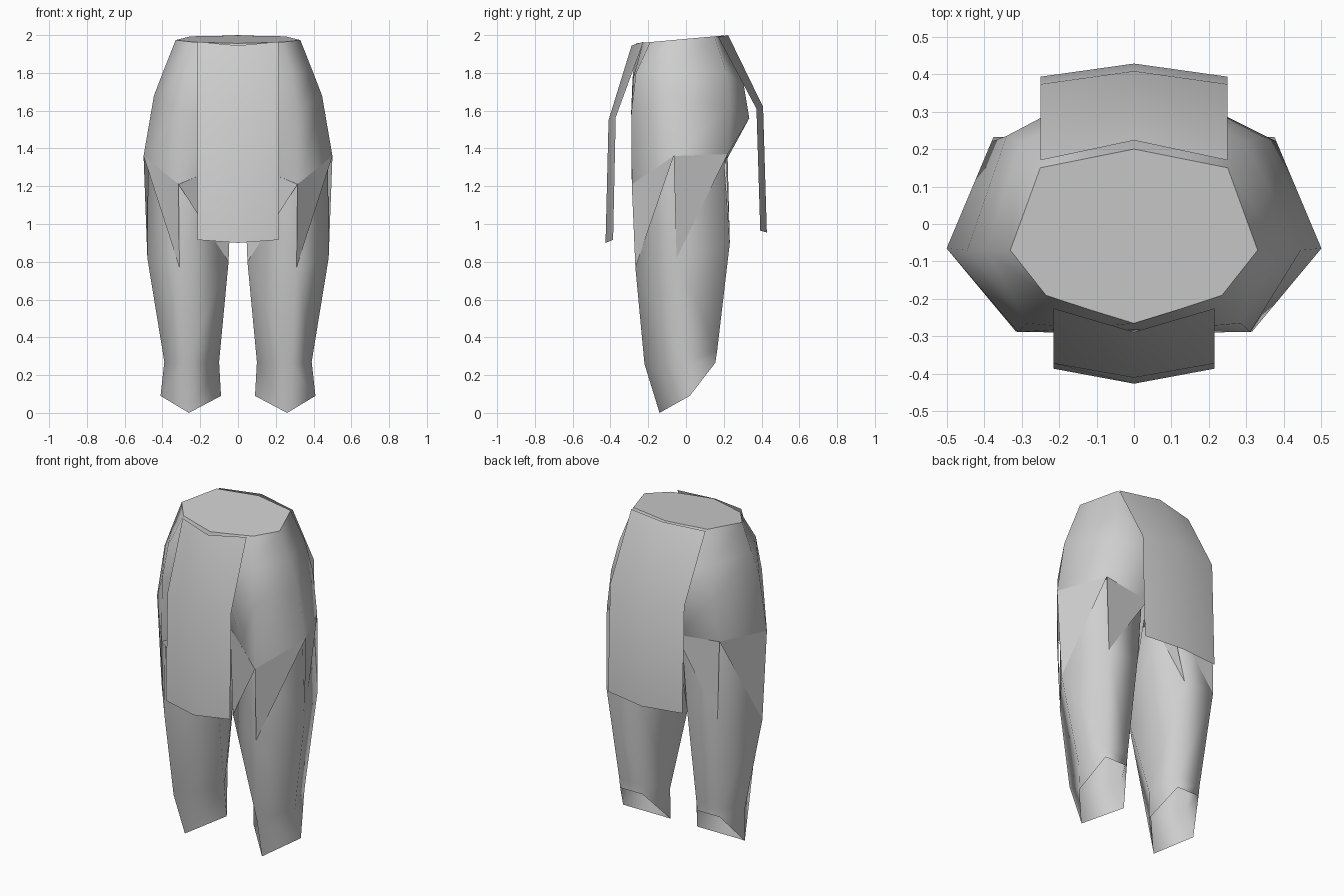
import bpy, bmesh
from mathutils import Vector

if "Cube" in bpy.data.objects:
    bpy.data.objects.remove(bpy.data.objects["Cube"])

grey = bpy.data.materials.new("cloth_grey")
grey.diffuse_color = (0.62, 0.62, 0.62, 1)
grey.use_nodes = True
grey.node_tree.nodes["Principled BSDF"].inputs["Base Color"].default_value = grey.diffuse_color


def make(name, verts, faces, flat=(), fix=True):
    """Mesh object, smooth shaded apart from the face numbers in flat."""
    me = bpy.data.meshes.new(name)
    me.from_pydata([tuple(v) for v in verts], [], faces)
    for p in me.polygons:
        p.use_smooth = p.index not in flat
    me.materials.append(grey)
    if fix:
        bm = bmesh.new()
        bm.from_mesh(me)
        bmesh.ops.recalc_face_normals(bm, faces=bm.faces)
        bm.to_mesh(me)
        bm.free()
    ob = bpy.data.objects.new(name, me)
    bpy.context.collection.objects.link(ob)
    return ob


def bridge(rings):
    n = len(rings[0])
    verts = [v for r in rings for v in r]
    faces = [(k * n + i, k * n + (i + 1) % n, (k + 1) * n + (i + 1) % n, (k + 1) * n + i)
             for k in range(len(rings) - 1) for i in range(n)]
    return verts, faces


def full_ring(half):
    """Half outline from back centre to front centre, mirrored across x."""
    return half + [(-x, y, z) for x, y, z in half[-2:0:-1]]


# Hips: waist, upper hips, widest seat, then the zigzag hem above the legs
waist = [(x, y, 1.98 + 0.09 * y) for x, y in
         [(0, .2), (.12, .176), (.25, .15), (.33, -.07), (.235, -.19), (.12, -.228), (0, -.265)]]
upper = [(0, .265, 1.76), (.14, .305, 1.74), (.3, .215, 1.8), (.395, -.07, 1.81),
         (.285, -.265, 1.8), (.135, -.278, 1.78), (0, -.283, 1.77)]
seat = [(0, .28, 1.58), (.15, .335, 1.56), (.34, .235, 1.62), (.445, -.07, 1.68),
        (.31, -.288, 1.6), (.14, -.29, 1.6), (0, -.288, 1.6)]
hem = [(0, .18, 1.31), (.08, .21, 1.33), (.38, .22, 1.37), (.5, -.065, 1.36),
       (.315, -.287, 1.21), (.15, -.19, 1.28), (0, -.11, 1.34)]
rings = [full_ring(r) for r in (waist, upper, seat, hem)]
verts, faces = bridge(rings)
n = len(rings[0])
sides = len(faces)
faces.append(tuple(range(n)))
verts.append((0, 0, 1.29))                       # crotch
faces += [(3 * n + i, 3 * n + (i + 1) % n, 4 * n) for i in range(n)]
make("hips", verts, faces, flat=range(sides, len(faces)))

# Leg rings run: front, outer, outer back, inner back, inner
thigh = [hem[4], hem[3], hem[2], hem[1], (.03, -.12, 1.33)]
knee = [(.31, -.268, .77), (.48, -.05, .82), (.375, .232, .9),
        (.17, .232, .9), (.05, -.12, .8)]
ankle = [(.28, -.22, .26), (.39, -.01, .27), (.335, .165, .33),
         (.185, .165, .33), (.1, .01, .27)]
foot = [(.26, -.14, 0), (.41, .02, .09), (.335, .155, .265),
        (.185, .155, .265), (.09, .02, .09)]
N = len(thigh)
mid = sum((Vector(p) for p in thigh), Vector()) / N
inset = [Vector(p).lerp(mid, .1) + Vector((0, 0, .04)) for p in thigh]

for side, s in (("right", 1), ("left", -1)):
    flip = lambda pts: [(s * p[0], p[1], p[2]) for p in pts]
    # Leg tube, open at the foot
    verts, faces = bridge([flip(r) for r in (inset, knee, ankle, foot)])
    faces.append(tuple(range(N)))
    make(side + "_leg", verts, faces, flat=[len(faces) - 1])

    # Pointed cloth panels hanging from the hem over each thigh
    pts, tris = [], []
    for i in range(N):
        pts += flip([thigh[i], thigh[(i + 1) % N], knee[i]])
        a = 3 * i
        tris.append((a, a + 2, a + 1) if s > 0 else (a, a + 1, a + 2))
    make(side + "_thigh_panels", pts, tris, flat=range(N), fix=False)


def apron(name, w, rows):
    """Creased cloth sheet; rows hold centre y, centre z, edge y, edge z."""
    verts = [v for cy, cz, ey, ez in rows for v in ((-w, ey, ez), (0, cy, cz), (w, ey, ez))]
    faces = []
    for k in range(len(rows) - 1):
        for j in range(2):
            a = 3 * k + j
            f = (a, a + 3, a + 4, a + 1)
            faces.append(f if rows[0][0] < 0 else f[::-1])
    make(name, verts, faces, fix=False)


apron("front_apron", .215, [(-.288, 1.945, -.225, 1.965),
                            (-.41, 1.55, -.372, 1.565), (-.426, .9, -.386, .916)])
apron("back_apron", .25, [(.223, 2.0, .17, 1.99),
                          (.408, 1.62, .373, 1.61), (.428, .955, .393, .965)])
